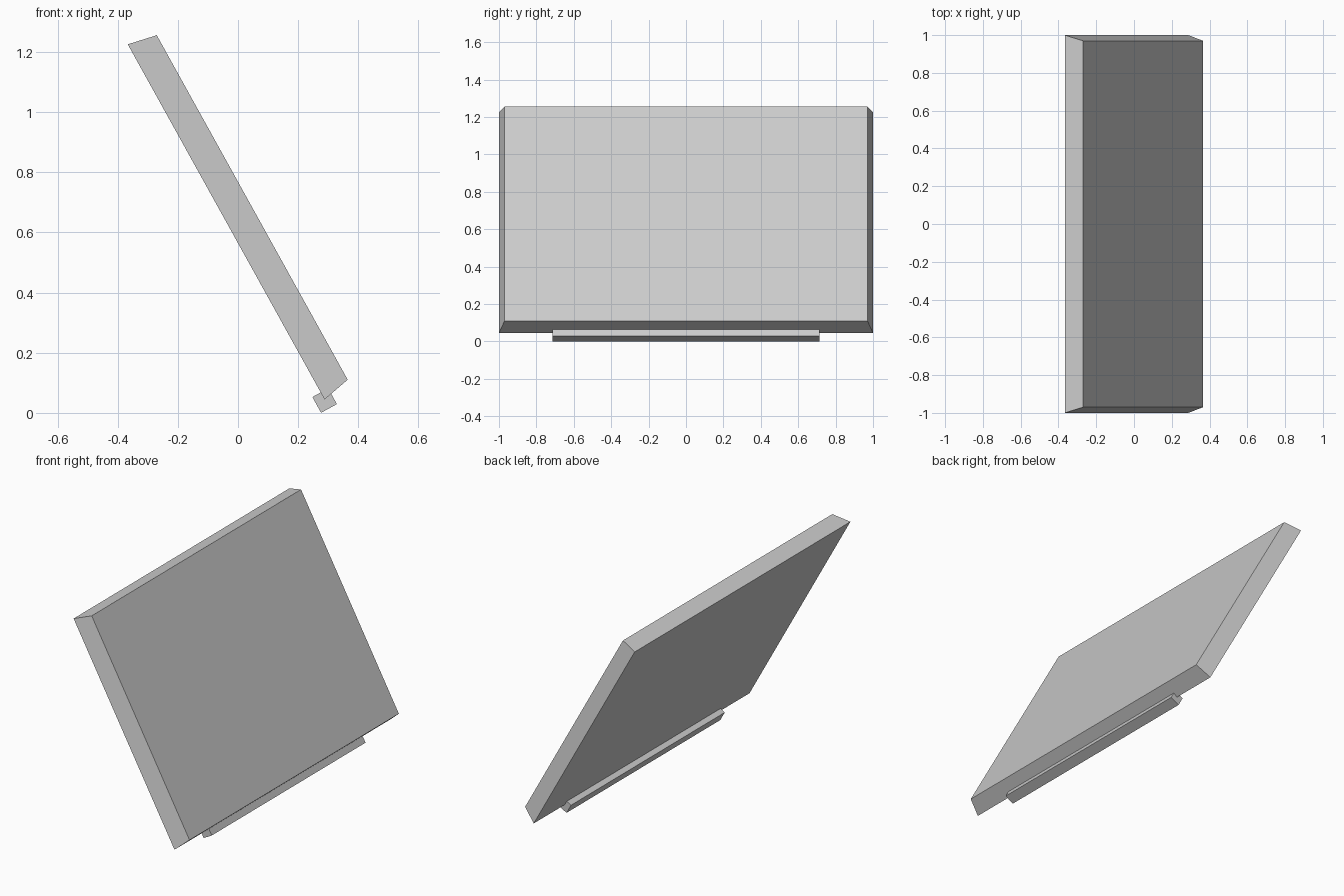
import bpy
import bmesh
from math import radians

default = bpy.data.objects.get("Cube")
if default:
    bpy.data.objects.remove(default, do_unlink=True)

grey = bpy.data.materials.new("light_grey")
grey.use_nodes = True
GREY = (0.6, 0.6, 0.6, 1)
grey.diffuse_color = GREY
grey.node_tree.nodes["Principled BSDF"].inputs["Base Color"].default_value = GREY

TILT = radians(61)


def tilted_block(name, size, centre, taper=1.0):
    """Box leaning about y, with its upper broad face scaled by taper."""
    bm = bmesh.new()
    bmesh.ops.create_cube(bm, size=1)
    for v in bm.verts:
        k = taper if v.co.z > 0 else 1
        v.co.x *= size[0] * k
        v.co.y *= size[1] * k
        v.co.z *= size[2]
    mesh = bpy.data.meshes.new(name)
    bm.to_mesh(mesh)
    bm.free()
    mesh.materials.append(grey)
    obj = bpy.data.objects.new(name, mesh)
    obj.location = centre
    obj.rotation_euler.y = TILT
    bpy.context.collection.objects.link(obj)
    return obj


# Leaning slab with sloped rims
tilted_block("panel", (1.35, 2.0, 0.099), (0.004, 0, 0.659), taper=0.97)

# Narrow bar along the lower edge
tilted_block("hinge_bar", (0.06, 1.425, 0.06), (0.288, 0, 0.041))
